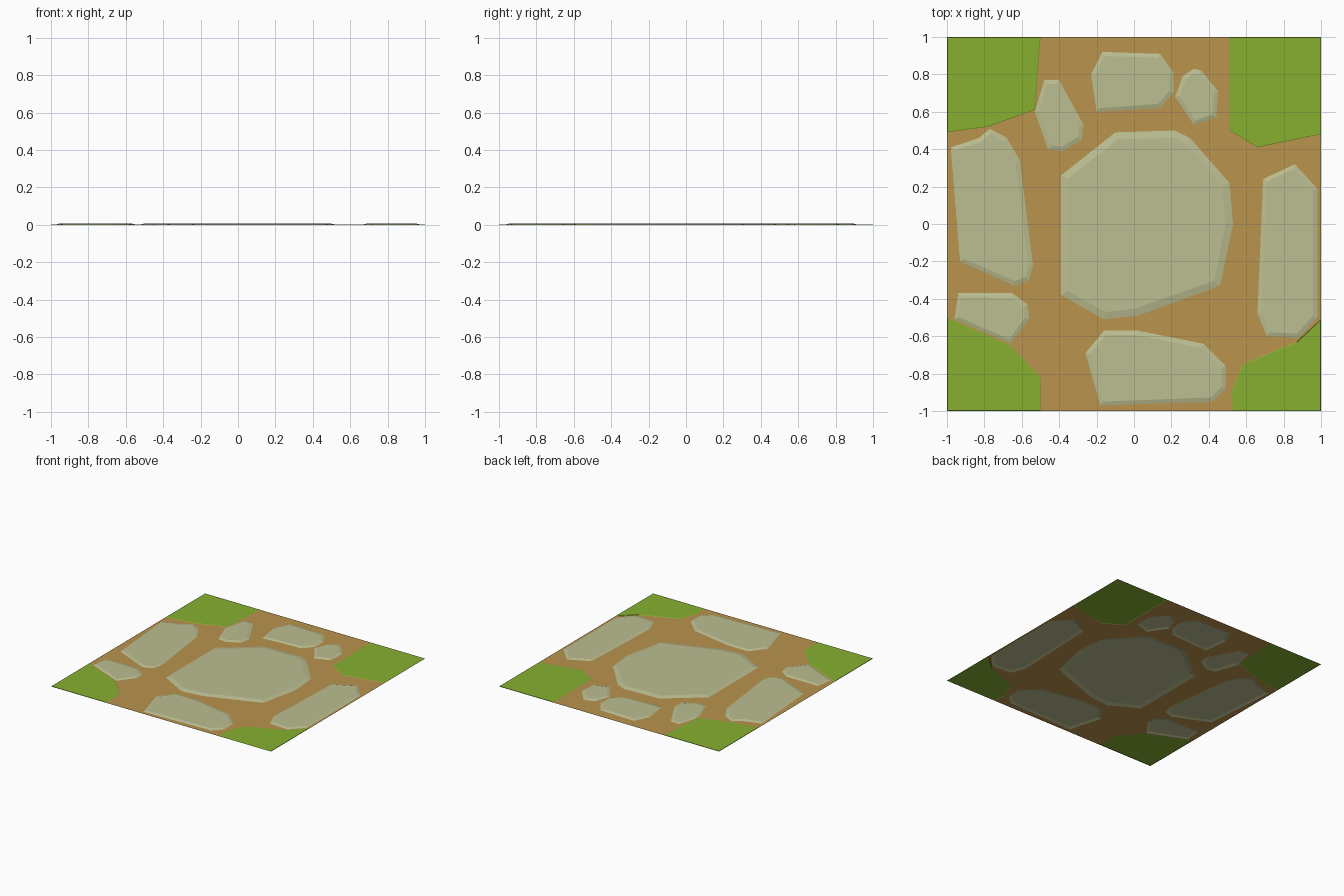
import bpy, bmesh
from mathutils import Vector
from mathutils.geometry import delaunay_2d_cdt

if "Cube" in bpy.data.objects:
    bpy.data.objects.remove(bpy.data.objects["Cube"])


def material(name, rgb):
    m = bpy.data.materials.new(name)
    m.diffuse_color = (*rgb, 1)
    m.use_nodes = True
    m.node_tree.nodes["Principled BSDF"].inputs["Base Color"].default_value = m.diffuse_color
    return m


DIRT = material("brown_dirt", (0.490, 0.295, 0.075))
STONE = material("pale_stone", (0.500, 0.520, 0.285))
GRASS = material("green_grass", (0.245, 0.435, 0.030))

# outlines in plan
stones = {
    "centre_stone": [(-.39, .26), (-.1, .49), (.22, .5), (.3, .46), (.51, .22), (.53, 0),
                     (.46, -.33), (.02, -.49), (-.16, -.51), (-.39, -.38)],
    "back_stone": [(-.23, .8), (-.17, .92), (.14, .91), (.21, .81), (.21, .7), (.14, .62), (-.2, .6)],
    "small_back_right_stone": [(.26, .79), (.32, .83), (.36, .82), (.45, .71), (.44, .57),
                               (.32, .53), (.22, .68)],
    "small_back_left_stone": [(-.48, .77), (-.4, .77), (-.27, .53), (-.28, .45), (-.38, .39),
                              (-.46, .4), (-.53, .6)],
    "left_stone": [(-.98, .41), (-.83, .46), (-.77, .51), (-.68, .46), (-.61, .34), (-.54, -.22),
                   (-.56, -.3), (-.64, -.33), (-.93, -.2)],
    "small_left_stone": [(-.94, -.37), (-.65, -.37), (-.57, -.43), (-.56, -.51), (-.66, -.64), (-.96, -.51)],
    "front_stone": [(-.26, -.69), (-.16, -.57), (.02, -.57), (.37, -.64), (.49, -.76), (.49, -.88),
                    (.42, -.95), (-.18, -.97)],
    "right_stone": [(.69, .24), (.86, .32), (.98, .19), (.98, -.5), (.88, -.61), (.71, -.6), (.66, -.48)],
}
grass = {
    "back_left_grass": [(-1, 1), (-.5, 1), (-.53, .61), (-.78, .52), (-1, .49)],
    "back_right_grass": [(.51, 1), (1, 1), (1, .48), (.66, .41), (.51, .5)],
    "front_left_grass": [(-1, -.5), (-.66, -.65), (-.5, -.82), (-.5, -1), (-1, -1)],
    "front_right_grass": [(1, -.51), (.87, -.63), (.58, -.75), (.52, -.9), (.53, -1), (1, -1)],
}


def make_object(name, bm, mat):
    me = bpy.data.meshes.new(name)
    bm.to_mesh(me)
    bm.free()
    me.materials.append(mat)
    bpy.context.collection.objects.link(bpy.data.objects.new(name, me))


def face_up(f):
    f.normal_update()
    if f.normal.z < 0:
        f.normal_flip()


def raised_patch(name, outline, bevel, height, mat):
    """Outline on the ground, sloping up to a flat inset top."""
    bm = bmesh.new()
    f = bm.faces.new([bm.verts.new((x, y, 0)) for x, y in outline])
    face_up(f)
    bmesh.ops.inset_individual(bm, faces=[f], thickness=bevel, depth=height)
    make_object(name, bm, mat)


def inside(p, loop):
    """Even-odd test for a point in an outline."""
    hit = False
    for (ax, ay), (bx, by) in zip(loop, loop[1:] + loop[:1]):
        if (ay > p.y) != (by > p.y) and p.x < ax + (p.y - ay) * (bx - ax) / (by - ay):
            hit = not hit
    return hit


for name, pts in stones.items():
    big = name == "centre_stone"
    raised_patch(name, pts, 0.04 if big else 0.025, 0.008 if big else 0.006, STONE)
for name, pts in grass.items():
    raised_patch(name, pts, 0.004, 0.002, GRASS)

# dirt sheet: the square tile with every patch cut out
patches = [*stones.values(), *grass.values()]
coords, edges = [], []
for loop in [[(-1, -1), (1, -1), (1, 1), (-1, 1)], *patches]:
    n, k = len(coords), len(loop)
    coords += [Vector(p) for p in loop]
    edges += [(n + i, n + (i + 1) % k) for i in range(k)]
verts, _, faces, *_ = delaunay_2d_cdt(coords, edges, [], 0, 1e-5)
bm = bmesh.new()
bv = [bm.verts.new((v.x, v.y, 0)) for v in verts]
for f in faces:
    centre = sum((verts[i] for i in f), Vector((0, 0))) / len(f)
    if not any(inside(centre, loop) for loop in patches):
        face_up(bm.faces.new([bv[i] for i in f]))
bmesh.ops.delete(bm, geom=[v for v in bm.verts if not v.link_faces], context='VERTS')
make_object("dirt_ground", bm, DIRT)
